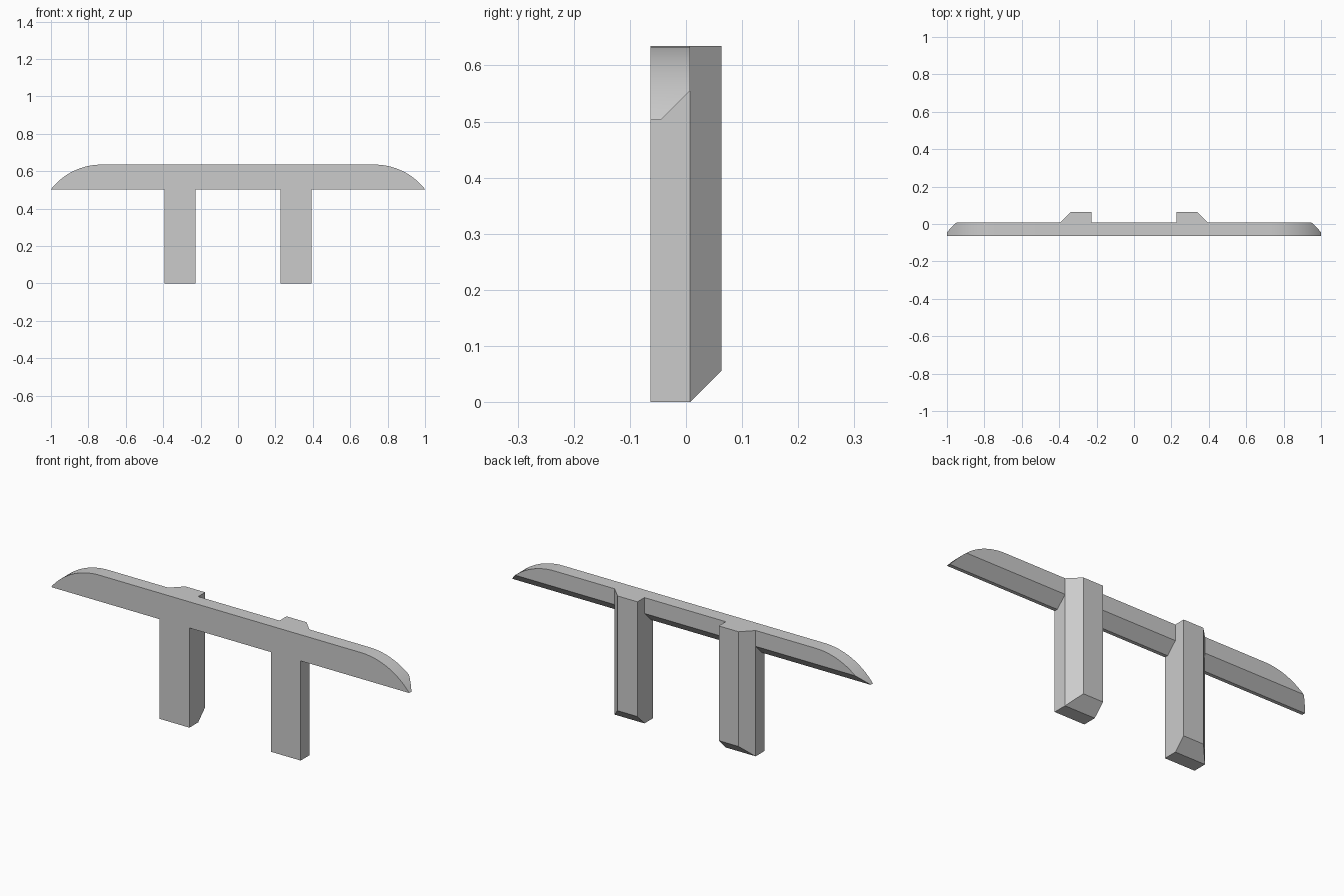
import bpy, bmesh, math
from mathutils import Vector

cube = bpy.data.objects.get("Cube")
if cube:
    bpy.data.objects.remove(cube, do_unlink=True)

FRONT, MID, BACK = -0.063, 0.007, 0.063
TOP, UNDER, HALF = 0.635, 0.503, 1.0

grey = bpy.data.materials.new("plain grey")
grey.use_nodes = True
grey.diffuse_color = (0.6, 0.6, 0.6, 1)
grey.node_tree.nodes["Principled BSDF"].inputs["Base Color"].default_value = (0.6, 0.6, 0.6, 1)


def prism(name, outline, direction, cut_point, cut_normal):
    """Extrude an outline and slice off one bevelled side, capping the cut."""
    bm = bmesh.new()
    face = bm.faces.new([bm.verts.new(p) for p in outline])
    ext = bmesh.ops.extrude_face_region(bm, geom=[face])
    bmesh.ops.translate(bm, vec=direction,
                        verts=[v for v in ext["geom"] if isinstance(v, bmesh.types.BMVert)])
    cut = bmesh.ops.bisect_plane(bm, geom=bm.verts[:] + bm.edges[:] + bm.faces[:],
                                 plane_co=cut_point, plane_no=cut_normal, clear_outer=True)
    edges = [e for e in cut["geom_cut"] if isinstance(e, bmesh.types.BMEdge)]
    bmesh.ops.holes_fill(bm, edges=edges)
    bmesh.ops.recalc_face_normals(bm, faces=bm.faces)
    mesh = bpy.data.meshes.new(name)
    bm.to_mesh(mesh)
    bm.free()
    mesh.materials.append(grey)
    obj = bpy.data.objects.new(name, mesh)
    bpy.context.collection.objects.link(obj)
    return obj


# Crossbar: long profile with an arc at each end, lower back edge bevelled
rise, run = TOP - UNDER, 0.27
radius = (run ** 2 + rise ** 2) / (2 * rise)
sweep = math.asin(run / radius)
arc = []
for i in range(17):
    a = sweep * (1 - i / 16)
    arc.append((HALF - run + radius * math.sin(a), TOP - radius + radius * math.cos(a)))
profile = arc + [(-x, z) for x, z in reversed(arc)]
bar = prism("crossbar", [(x, FRONT, z) for x, z in profile], (0, MID - FRONT, 0),
            (0, MID, 0.555), (0, 1, -1))

# Posts: outer back corner and back of the foot are both bevelled
bevel = BACK - MID
inner, outer = 0.227, 0.394
for side, label in ((1, "left"), (-1, "right")):
    plan = [(inner, FRONT), (outer, FRONT), (outer, MID), (outer - bevel, BACK), (inner, BACK)]
    post = prism(label + "_post", [(side * x, y, 0) for x, y in plan], (0, 0, TOP),
                 (0, MID, 0), (0, 1, -1))
    # Fuse the post into the crossbar
    mod = bar.modifiers.new("fuse " + label, "BOOLEAN")
    mod.operation, mod.solver, mod.object = "UNION", "EXACT", post
    bpy.context.view_layer.objects.active = bar
    bpy.ops.object.modifier_apply(modifier=mod.name)
    bpy.data.objects.remove(post, do_unlink=True)

bar.name = "rail_with_posts"
bpy.ops.object.select_all(action="DESELECT")
bar.select_set(True)
bpy.ops.object.shade_smooth_by_angle(angle=math.radians(25))
